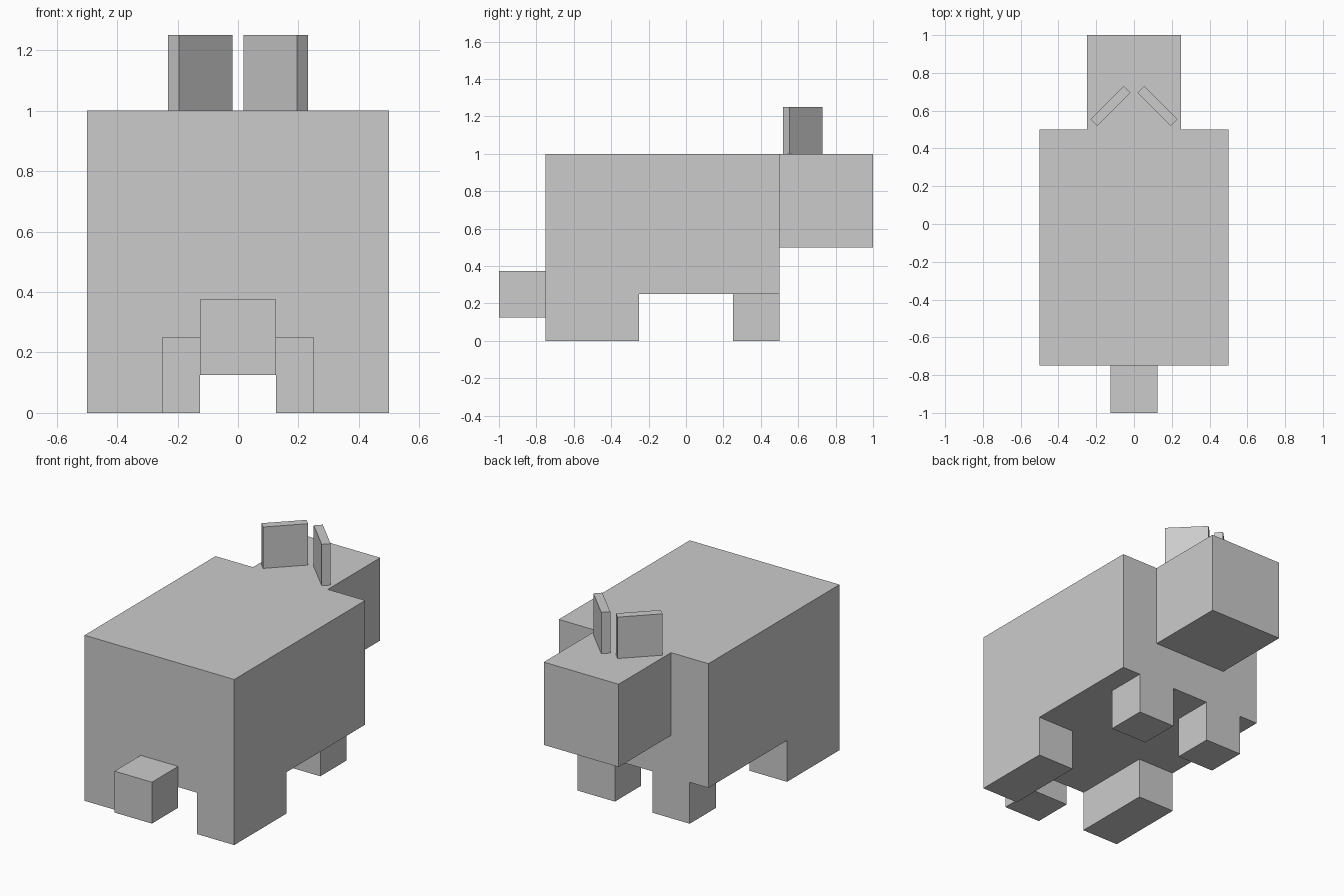
import bpy
from math import radians

if "Cube" in bpy.data.objects:
    bpy.data.objects.remove(bpy.data.objects["Cube"])


def box(name, size, center, turn=0):
    """Box of a given size, optionally turned about z (degrees)."""
    bpy.ops.mesh.primitive_cube_add(size=1, location=center, rotation=(0, 0, radians(turn)))
    ob = bpy.context.object
    ob.name = name
    ob.scale = size
    bpy.ops.object.transform_apply(location=False, rotation=False, scale=True)
    return ob


# Torso, head and tail along the centre line
box("body", (1.0, 1.25, 0.75), (0, -0.125, 0.625))
box("head", (0.5, 0.5, 0.5), (0, 0.75, 0.75))
box("tail", (0.25, 0.25, 0.25), (0, -0.875, 0.25))

# Mirrored legs and ears
for side, s in (("left", -1), ("right", 1)):
    # Long hind leg flush with the flank, small fore leg set inward
    box(f"hind_leg_{side}", (0.25, 0.5, 0.25), (s * 0.375, -0.5, 0.125))
    box(f"fore_leg_{side}", (0.25, 0.25, 0.25), (s * 0.25, 0.375, 0.125))
    # Thin upright ear turned outward
    box(f"ear_{side}", (0.25, 0.05, 0.25), (s * 0.125, 0.625, 1.125), turn=-s * 45)
